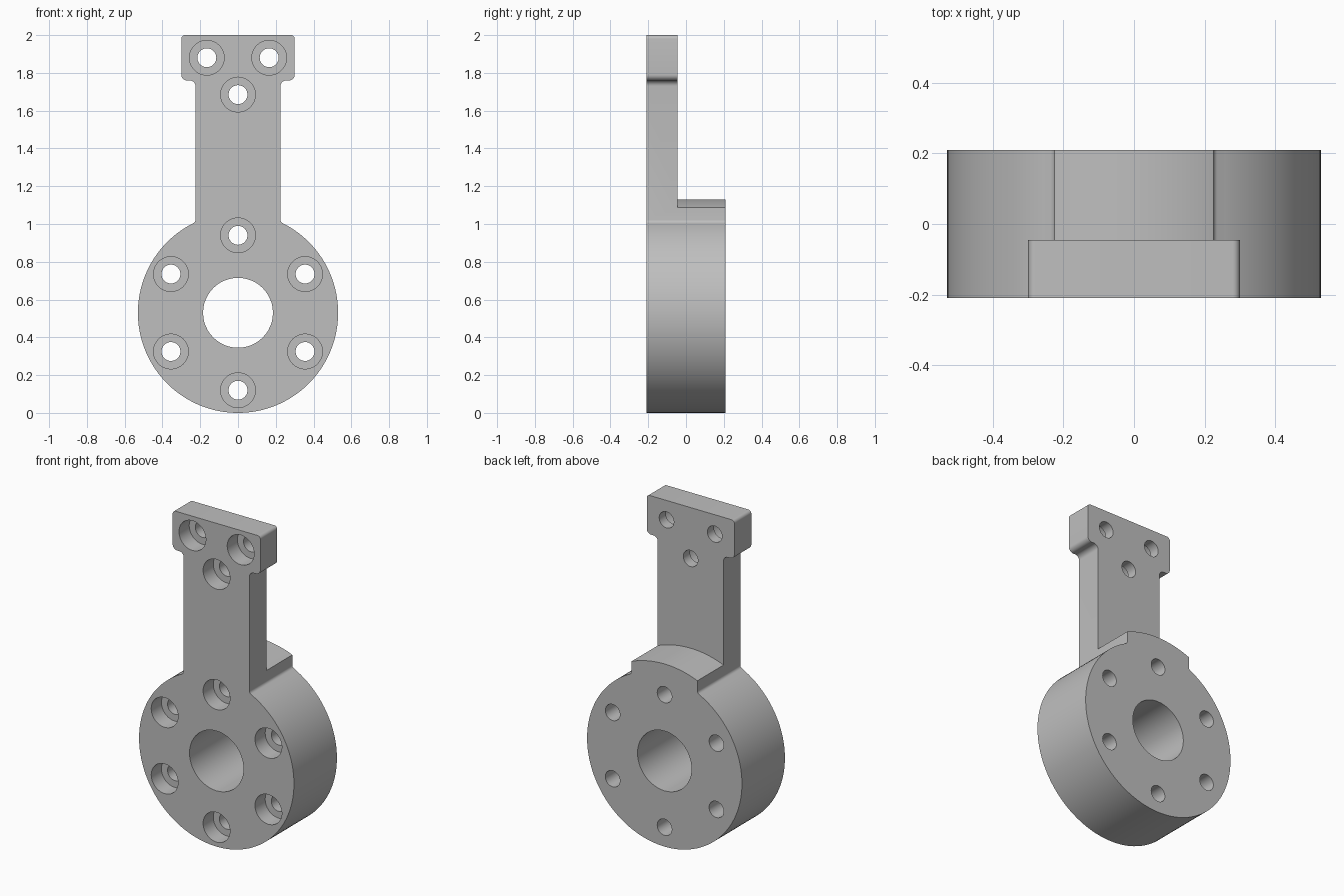
import bpy, bmesh
from math import sin, cos, pi, sqrt, atan2, radians
from mathutils import Matrix

cube = bpy.data.objects.get("Cube")
if cube:
    bpy.data.objects.remove(cube)

FRONT, BACK, ARM_BACK = -0.21, 0.21, -0.045
HUB_Z, HUB_R, STEP_R = 0.53, 0.53, 0.6
ARM_W, HEAD_W, HEAD_Z, TOP = 0.225, 0.3, 1.76, 2.0
ROUND, FILLET = 0.03, 0.02

grey = bpy.data.materials.new("machined grey")
grey.use_nodes = True
colour = (0.52, 0.52, 0.52, 1)
grey.diffuse_color = colour
grey.node_tree.nodes["Principled BSDF"].inputs["Base Color"].default_value = colour


def arc(cx, cz, r, start, end, steps):
    """Points along an arc in the XZ plane, angles in radians."""
    angles = [start + (end - start) * i / steps for i in range(steps + 1)]
    return [(cx + r * cos(a), cz + r * sin(a)) for a in angles]


def add_object(name, bm):
    bmesh.ops.recalc_face_normals(bm, faces=bm.faces)
    mesh = bpy.data.meshes.new(name)
    bm.to_mesh(mesh)
    bm.free()
    mesh.materials.append(grey)
    obj = bpy.data.objects.new(name, mesh)
    bpy.context.collection.objects.link(obj)
    return obj


def slab(name, outline, y0, y1):
    """Extrude an XZ outline between two depths."""
    bm = bmesh.new()
    face = bm.faces.new([bm.verts.new((x, y0, z)) for x, z in outline])
    ext = bmesh.ops.extrude_face_region(bm, geom=[face])["geom"]
    verts = [v for v in ext if isinstance(v, bmesh.types.BMVert)]
    bmesh.ops.translate(bm, verts=verts, vec=(0, y1 - y0, 0))
    return add_object(name, bm)


def drills(name, holes, y0, y1):
    """One cutter holding a cylinder for each (x, z, radius)."""
    bm = bmesh.new()
    for x, z, r in holes:
        place = Matrix.Translation((x, (y0 + y1) / 2, z)) @ Matrix.Rotation(pi / 2, 4, "X")
        bmesh.ops.create_cone(bm, cap_ends=True, segments=48, radius1=r, radius2=r,
                              depth=y1 - y0, matrix=place)
    return add_object(name, bm)


# Right half of the outline: hub, small fillet, arm, rounded head
fx = ARM_W + FILLET
fz = sqrt((HUB_R + FILLET) ** 2 - fx ** 2)
meet = atan2(fz, fx)
half = arc(0, HUB_Z, HUB_R, -pi / 2, meet, 56)
half += arc(fx, HUB_Z + fz, FILLET, meet + pi, pi, 5)[1:]
half += arc(ARM_W + ROUND, HEAD_Z - ROUND, ROUND, pi, pi / 2, 8)
half += arc(HEAD_W - ROUND, HEAD_Z + ROUND, ROUND, -pi / 2, 0, 8)
half += arc(HEAD_W - FILLET, TOP - FILLET, FILLET, 0, pi / 2, 8)
outline = half + [(-x, z) for x, z in reversed(half[1:])]
body = slab("bracket_body", outline, FRONT, BACK)

# Cutter that thins the arm, leaving a curved step above the hub
spread = radians(42)
relief = arc(0, HUB_Z, STEP_R, pi / 2 - spread, pi / 2 + spread, 48)
relief += [(relief[-1][0], TOP + 0.1), (relief[0][0], TOP + 0.1)]
cutters = [slab("arm_relief_cutter", relief, ARM_BACK, BACK + 0.1)]

# Bolt holes with counterbores, plus the shaft hole
bolts = [(0.41 * sin(i * pi / 3), HUB_Z + 0.41 * cos(i * pi / 3)) for i in range(6)]
bolts += [(-0.165, 1.88), (0.165, 1.88), (0, 1.685)]
cutters.append(drills("counterbore_cutter", [(x, z, 0.092) for x, z in bolts],
                      FRONT - 0.1, FRONT + 0.1))
cutters.append(drills("through_hole_cutter",
                      [(x, z, 0.05) for x, z in bolts] + [(0, HUB_Z, 0.185)],
                      FRONT - 0.2, BACK + 0.2))

bpy.context.view_layer.objects.active = body
for cutter in cutters:
    cutter.hide_render = True
    cut = body.modifiers.new(cutter.name, "BOOLEAN")
    cut.operation, cut.solver, cut.object = "DIFFERENCE", "EXACT", cutter
    bpy.ops.object.modifier_apply(modifier=cut.name)
    bpy.data.objects.remove(cutter)

# Smooth the curved walls, keep the machined edges crisp
bpy.ops.object.select_all(action="DESELECT")
body.select_set(True)
bpy.ops.object.shade_smooth_by_angle(angle=radians(30))
